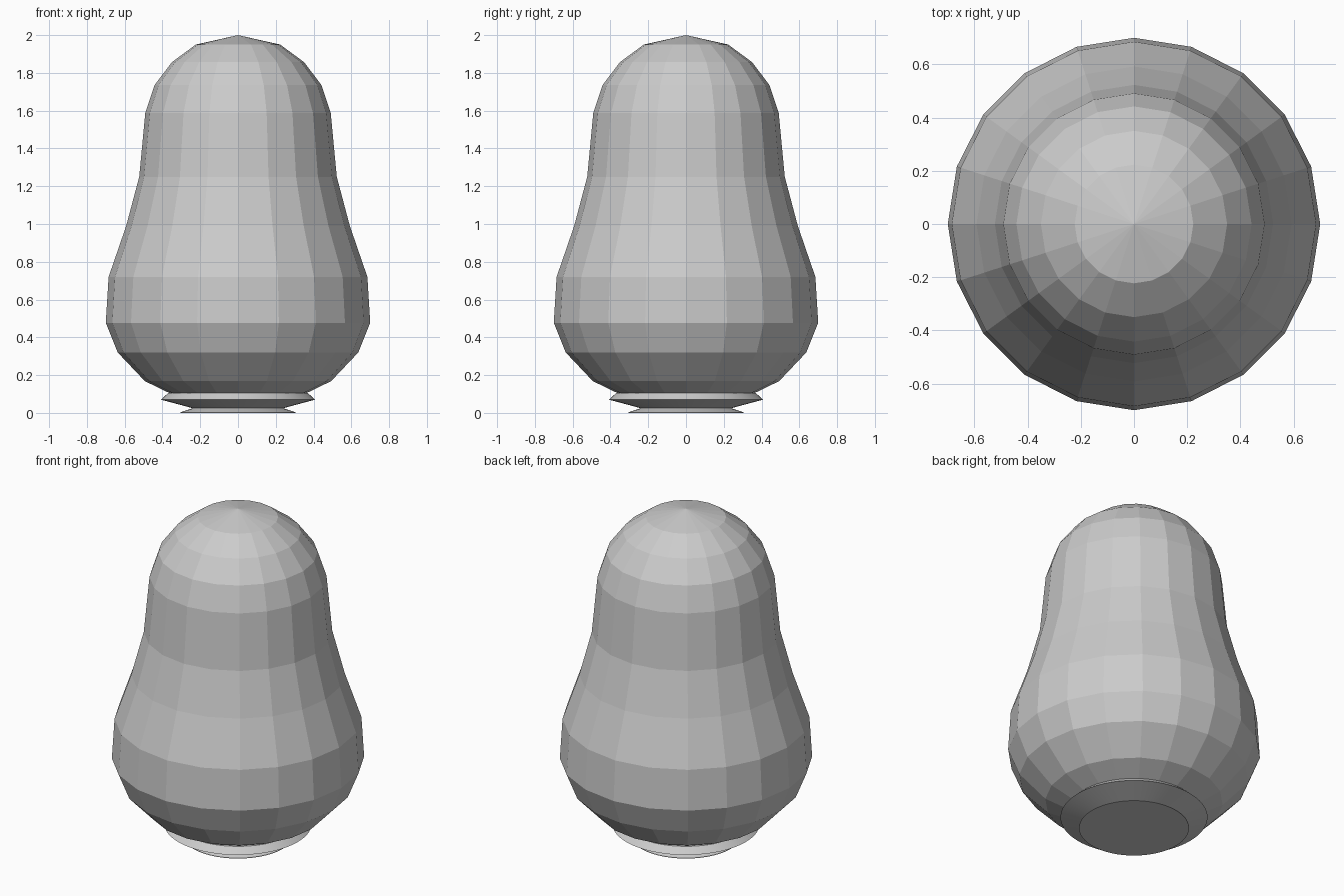
import bpy, bmesh, math

if "Cube" in bpy.data.objects:
    bpy.data.objects.remove(bpy.data.objects["Cube"])


def lathe(name, profile, sides):
    """Spin an (r, z) profile, bottom to top, into a closed solid."""
    bm = bmesh.new()
    rings = []
    for r, z in profile:
        if r == 0:
            rings.append([bm.verts.new((0, 0, z))] * sides)
        else:
            rings.append([bm.verts.new((r * math.cos(2 * math.pi * i / sides),
                                        r * math.sin(2 * math.pi * i / sides), z))
                          for i in range(sides)])
    for low, high in zip(rings, rings[1:]):
        for i in range(sides):
            j = (i + 1) % sides
            quad = dict.fromkeys((low[i], low[j], high[j], high[i]))
            bm.faces.new(list(quad))
    # flat caps where the profile does not end on the axis
    if profile[0][0] > 0:
        bm.faces.new(rings[0][::-1])
    if profile[-1][0] > 0:
        bm.faces.new(rings[-1])
    bmesh.ops.recalc_face_normals(bm, faces=bm.faces)
    mesh = bpy.data.meshes.new(name)
    bm.to_mesh(mesh)
    bm.free()
    obj = bpy.data.objects.new(name, mesh)
    bpy.context.collection.objects.link(obj)
    return obj


# faceted pear-shaped body
lathe("pear_body", [
    (0, 0.03), (0.26, 0.055), (0.493, 0.168), (0.637, 0.32), (0.70, 0.477),
    (0.685, 0.72), (0.592, 0.99), (0.523, 1.25), (0.491, 1.587),
    (0.442, 1.735), (0.35, 1.857), (0.223, 1.95), (0, 2.0)], 20)

# round collar and foot under the body
base = lathe("base_ring", [
    (0.305, 0), (0.305, 0.003), (0.24, 0.025), (0.408, 0.07), (0.37, 0.105)], 64)
bpy.context.view_layer.objects.active = base
base.select_set(True)
bpy.ops.object.shade_smooth_by_angle(angle=math.radians(20))
